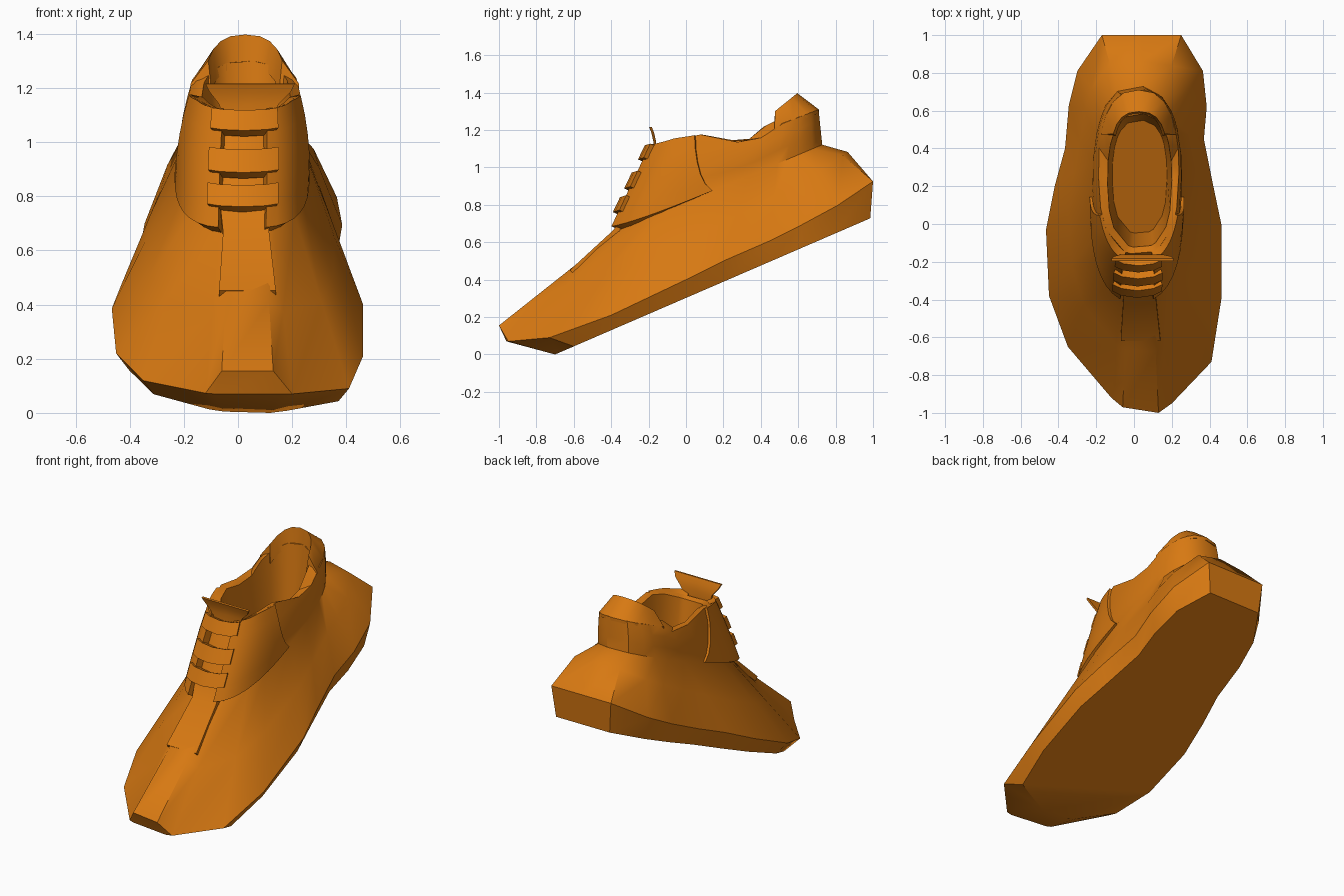
import bpy, bmesh, math
from mathutils import Vector

if "Cube" in bpy.data.objects:
    bpy.data.objects.remove(bpy.data.objects["Cube"])

orange = bpy.data.materials.new("orange")
orange.diffuse_color = (0.68, 0.19, 0.006, 1)
orange.use_nodes = True
orange.node_tree.nodes["Principled BSDF"].inputs["Base Color"].default_value = orange.diffuse_color


def make_object(name, bm, angle=38):
    bmesh.ops.remove_doubles(bm, verts=bm.verts, dist=1e-4)
    bmesh.ops.recalc_face_normals(bm, faces=bm.faces)
    me = bpy.data.meshes.new(name)
    bm.to_mesh(me)
    bm.free()
    for p in me.polygons:
        p.use_smooth = True
    me.set_sharp_from_angle(angle=math.radians(angle))
    me.materials.append(orange)
    ob = bpy.data.objects.new(name, me)
    bpy.context.collection.objects.link(ob)
    return ob


def interp(table, v):
    if v <= table[0][0]:
        return table[0][1]
    for (a, fa), (b, fb) in zip(table, table[1:]):
        if v <= b:
            return fa + (fb - fa) * (v - a) / (b - a)
    return table[-1][1]


def spow(v, p=0.8):
    return math.copysign(abs(v) ** p, v)


def loft(name, rings):
    """Closed rings joined in order, with a cap on each end."""
    bm = bmesh.new()
    vs = [[bm.verts.new(p) for p in r] for r in rings]
    n = len(rings[0])
    for a, b in zip(vs, vs[1:]):
        for i in range(n):
            j = (i + 1) % n
            bm.faces.new((a[i], a[j], b[j], b[i]))
    bm.faces.new(vs[0])
    bm.faces.new(vs[-1])
    return make_object(name, bm)


def slab(name, outer, inner):
    """Closed thick sheet between two matching point grids."""
    bm = bmesh.new()
    o = [[bm.verts.new(p) for p in r] for r in outer]
    i = [[bm.verts.new(p) for p in r] for r in inner]
    rows, cols = len(o), len(o[0])
    for g in (o, i):
        for r in range(rows - 1):
            for c in range(cols - 1):
                bm.faces.new((g[r][c], g[r][c + 1], g[r + 1][c + 1], g[r + 1][c]))
    for r in range(rows - 1):
        for c in (0, cols - 1):
            bm.faces.new((o[r][c], o[r + 1][c], i[r + 1][c], i[r][c]))
    for c in range(cols - 1):
        for r in (0, rows - 1):
            bm.faces.new((o[r][c], o[r][c + 1], i[r][c + 1], i[r][c]))
    return make_object(name, bm)


# Sole rim seen from above, and its heights along the shoe
RIM = [(-0.06, -0.97), (0.13, -1.0), (0.20, -0.95), (0.41, -0.73), (0.462, -0.4),
       (0.462, 0.0), (0.42, 0.2), (0.37, 0.45), (0.385, 0.62), (0.365, 0.81),
       (0.25, 1.0), (0.04, 1.0), (-0.17, 1.0), (-0.30, 0.81), (-0.345, 0.63),
       (-0.365, 0.4), (-0.42, 0.2), (-0.466, -0.03), (-0.45, -0.38),
       (-0.35, -0.65), (-0.12, -0.92)]
RIM_Z = [(-0.95, 0.07), (-0.73, 0.09), (-0.4, 0.21), (0, 0.4), (0.2, 0.5),
         (0.5, 0.63), (0.8, 0.79), (1, 0.925)]
BOTTOM_Y = [(-1, -0.7), (-0.92, -0.67), (-0.73, -0.6), (-0.4, -0.35), (0, 0), (1, 0.985)]
COLLAR_Z = [(-0.16, 1.10), (-0.05, 1.15), (0.1, 1.18), (0.2, 1.165), (0.34, 1.11),
            (0.48, 1.22), (0.71, 1.31)]


def neck(th, t):
    """Point on the ankle wall: t=0 at its foot, t=1 at the collar."""
    c, s = spow(math.cos(th)), spow(math.sin(th))
    y0, y1 = 0.18 + 0.55 * s, 0.275 + 0.435 * s
    z0 = 0.66 + (y0 + 0.37) * 0.42
    return Vector((0.015 + 0.01 * t + (0.238 - 0.025 * t ** 3) * c,
                   y0 + (y1 - y0) * t,
                   z0 + (interp(COLLAR_Z, y1) - z0) * t))


def outward(th):
    return Vector((math.cos(th), 0.9 * math.sin(th), 0.42 * abs(math.sin(th))))


# Shoe body: sole, upper, collar and lining in one loft
bottom, low, rim, mid, lip, wall = [], [], [], [], [], []
angles = [math.atan2(y, x / 0.46) for x, y in RIM]
for (x, y), th in zip(RIM, angles):
    by = interp(BOTTOM_Y, y)
    bottom.append((0.02 + (x - 0.02) * 0.9, by, 0.432 * (by + 0.7)))
    base = Vector((x, y, interp(RIM_Z, y)))
    top = base.copy()
    if y < -0.96:  # blunt toe face
        base += Vector((0.3 * (x - 0.035), 0.04, 0))
        top.z = 0.155
    low.append(base)
    rim.append(top)
    m = top.lerp(neck(th, 0), 0.5)
    m.z += 0.06 * max(0, math.sin(th))
    mid.append(m)
    edge = neck(th, 1)
    c, s = spow(math.cos(th)), spow(math.sin(th))
    lip.append((0.03 + 0.17 * c, 0.23 + 0.355 * s, edge.z - 0.01))
    fy = 0.25 + 0.30 * s
    wall.append((0.03 + 0.145 * c, fy, 0.68 + 0.43 * fy))
necks = [[neck(th, t) for th in angles] for t in (0, 0.35, 0.7, 1)]
loft("shoe_body", [bottom, low, rim, mid] + necks + [lip, wall])

# Eyestay panels, one on each side of the tongue
front = -math.pi / 2
for side, label in ((1, "right"), (-1, "left")):
    outer, inner = [], []
    for r in range(6):
        t = r / 5
        start, end = math.radians(14), math.radians(88 - 24 * t)
        ro, ri = [], []
        for k in range(9):
            u = k / 8
            th = front + side * (start + (end - start) * u)
            p, d = neck(th, t), outward(th)
            ro.append(p + d * (0.012 + 0.036 * (1 - u) ** 1.5))
            ri.append(p - d * 0.02)
        outer.append(ro)
        inner.append(ri)
    slab("eyestay_" + label, outer, inner)

# Three flat laces across the tongue
for n, (t0, t1) in enumerate(((0.17, 0.35), (0.457, 0.65), (0.81, 0.98))):
    outer, inner = [], []
    for t in (t0, t1):
        ths = [front + math.radians(a) for a in (-22, -13, 0, 13, 22)]
        outer.append([neck(th, t) + outward(th) * 0.063 for th in ths])
        inner.append([neck(th, t) + outward(th) * 0.01 for th in ths])
    slab("lace_%d" % (n + 1), outer, inner)


# Tongue pieces: strips described by (centre x, half width, y, z)
def strip(name, rows, offset):
    outer = [[Vector((cx + w * k, y, z)) for k in (-1, 0, 1)] for cx, w, y, z in rows]
    inner = [[p + Vector(offset) for p in r] for r in outer]
    slab(name, outer, inner)


strip("tongue_strip", [(0.035, 0.105, -0.62, 0.452), (0.03, 0.085, -0.385, 0.668),
                       (0.025, 0.09, -0.335, 0.765)], (0, 0.02, -0.025))
strip("tongue_tab", [(0.035, 0.085, -0.175, 1.08), (0.04, 0.11, -0.175, 1.14),
                     (0.045, 0.15, -0.185, 1.185), (0.045, 0.165, -0.197, 1.215)],
      (0, 0.014, 0.002))

# Raised heel tab: a triangular section swept round the back of the collar
outer, inner = [], []
for k in range(9):
    th = math.radians(22 + 136 * k / 8)
    p = neck(th, 1)
    s = max(0, (p.y - 0.47) / 0.24)
    peak = Vector((0.03 + 0.68 * (p.x - 0.03), 0.475 + 0.5 * max(0, p.y - 0.47), 1.30 + 0.097 * s))
    foot = Vector((0.03 + 0.62 * (p.x - 0.03), peak.y - 0.01, p.z - 0.03))
    outer.append([p, peak])
    inner.append([p - Vector((0, 0, 0.02)), foot])
slab("heel_tab", outer, inner)
